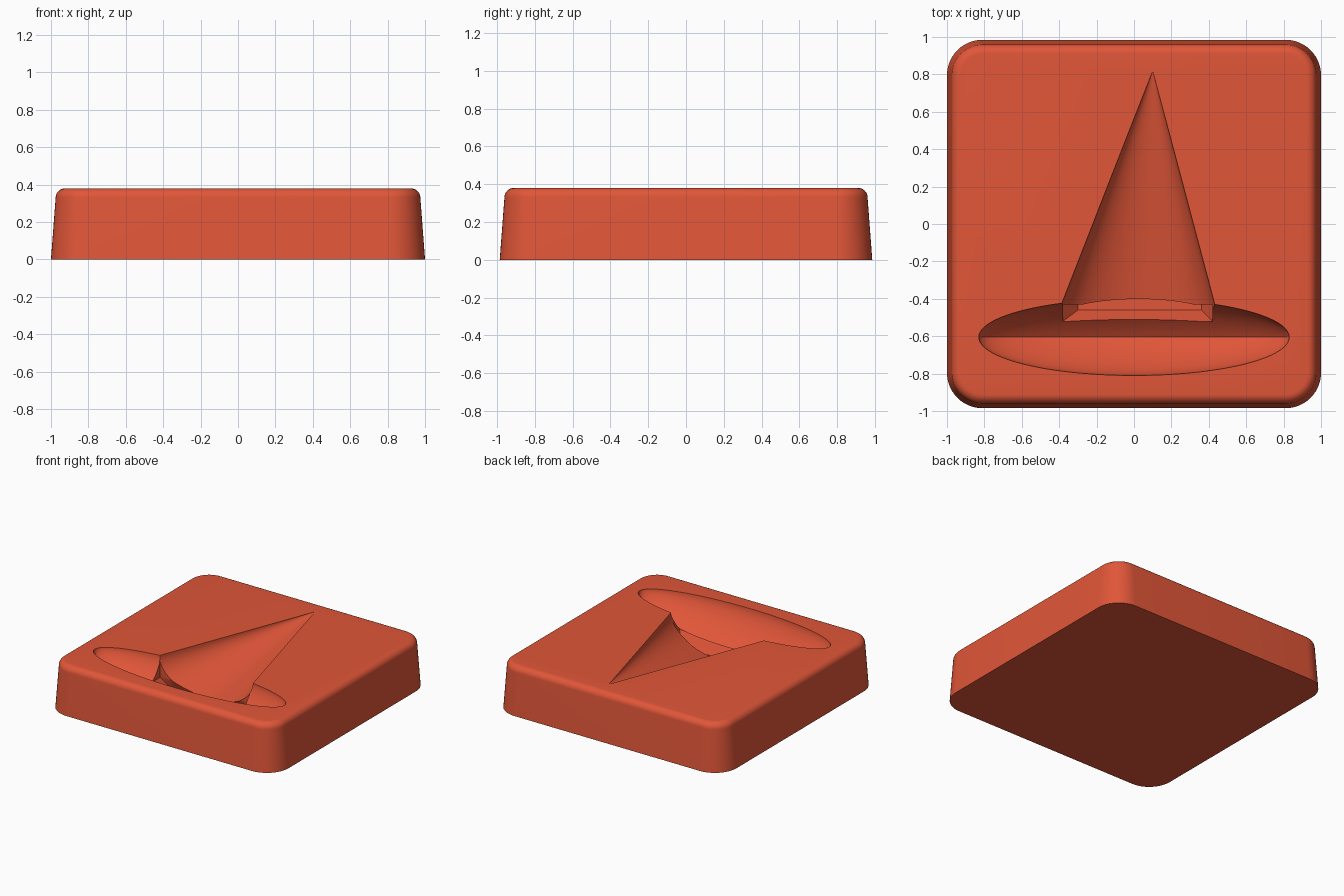
import bpy, bmesh
from math import sin, cos, pi, sqrt, radians

old = bpy.data.objects.get("Cube")
if old:
    bpy.data.objects.remove(old, do_unlink=True)

TOP = 0.38

clay = bpy.data.materials.new("warm_red")
clay.use_nodes = True
colour = (0.75, 0.093, 0.04, 1)
clay.diffuse_color = colour
clay.node_tree.nodes["Principled BSDF"].inputs["Base Color"].default_value = colour


def loft(name, loops):
    """Skin a list of equal-length loops and cap both ends."""
    bm = bmesh.new()
    rings = [[bm.verts.new(p) for p in loop] for loop in loops]
    n = len(rings[0])
    for a, b in zip(rings, rings[1:]):
        for i in range(n):
            j = (i + 1) % n
            bm.faces.new((a[i], a[j], b[j], b[i]))
    bm.faces.new(rings[0])
    bm.faces.new(rings[-1])
    bmesh.ops.recalc_face_normals(bm, faces=bm.faces)
    mesh = bpy.data.meshes.new(name)
    bm.to_mesh(mesh)
    bm.free()
    obj = bpy.data.objects.new(name, mesh)
    mesh.materials.append(clay)
    bpy.context.collection.objects.link(obj)
    return obj


def rounded_rect(inset, z, hx=1.0, hy=0.985, r=0.19, steps=12):
    pts = []
    r2 = r - inset
    for k, (sx, sy) in enumerate(((1, 1), (-1, 1), (-1, -1), (1, -1))):
        for i in range(steps + 1):
            a = (k + i / steps) * pi / 2
            pts.append((sx * (hx - r) + r2 * cos(a), sy * (hy - r) + r2 * sin(a), z))
    return pts


# Block: drafted sides with a rounded upper edge
fillet = 0.05
profile = [(0, 0)]
for i in range(9):
    a = i / 8 * pi / 2
    profile.append((0.025 + fillet * (1 - cos(a)), TOP - fillet + fillet * sin(a)))
block = loft("mould_block", [rounded_rect(d, z) for d, z in profile])


# Brim hollow: elliptical outline with a creased, curved trough
def brim_section(a, depth=0.26, steps=14):
    e, x = cos(a), 0.83 * sin(a)
    lower = []
    for i in range(2 * steps + 1):
        t = -cos(pi * i / (2 * steps))
        y = -0.605 + t * e * 0.205
        d = depth * e * (0.5 * (1 - abs(t)) + 0.5 * sqrt(max(0, 1 - t * t)))
        lower.append((x, y, TOP - d))
    lift = TOP + 0.06
    return lower + [(x, lower[-1][1], lift), (x, lower[0][1], lift)]


brim = loft("brim_cutter", [brim_section(radians(-88 + 176 * i / 64)) for i in range(65)])


# Crown hollow: half of an oblique elliptical cone lying on its side
def crown_section(f, steps=40):
    y = 0.82 - 1.28 * f
    left, right = 0.1 - 0.5 * f, 0.1 + 0.34 * f
    mid, half = (left + right) / 2, (right - left) / 2
    lower = [(mid - half * cos(pi * i / steps), y, TOP - 0.25 * f * sin(pi * i / steps))
             for i in range(steps + 1)]
    lift = TOP + 0.04
    return lower + [(right, y, lift), (left, y, lift)]


crown = loft("crown_cutter", [crown_section(f) for f in (0.004, 0.25, 0.5, 0.75, 1)])


# Band hollow: tray with sloping ends where crown meets brim
def rect(x0, x1, y0, y1, z):
    return [(x0, y0, z), (x1, y0, z), (x1, y1, z), (x0, y1, z)]


band = loft("band_cutter", [
    rect(-0.38, 0.42, -0.52, -0.43, TOP + 0.02),
    rect(-0.38, 0.42, -0.52, -0.43, TOP - 0.17),
    rect(-0.30, 0.36, -0.46, -0.39, TOP - 0.265)])

# Carve the hollows out of the block
bpy.ops.object.select_all(action='DESELECT')
bpy.context.view_layer.objects.active = block
block.select_set(True)
for cutter in (brim, crown, band):
    mod = block.modifiers.new(cutter.name, 'BOOLEAN')
    mod.operation = 'DIFFERENCE'
    mod.solver = 'EXACT'
    mod.object = cutter
    bpy.ops.object.modifier_apply(modifier=mod.name)
    bpy.data.objects.remove(cutter, do_unlink=True)

bpy.ops.object.shade_smooth_by_angle(angle=radians(25))
